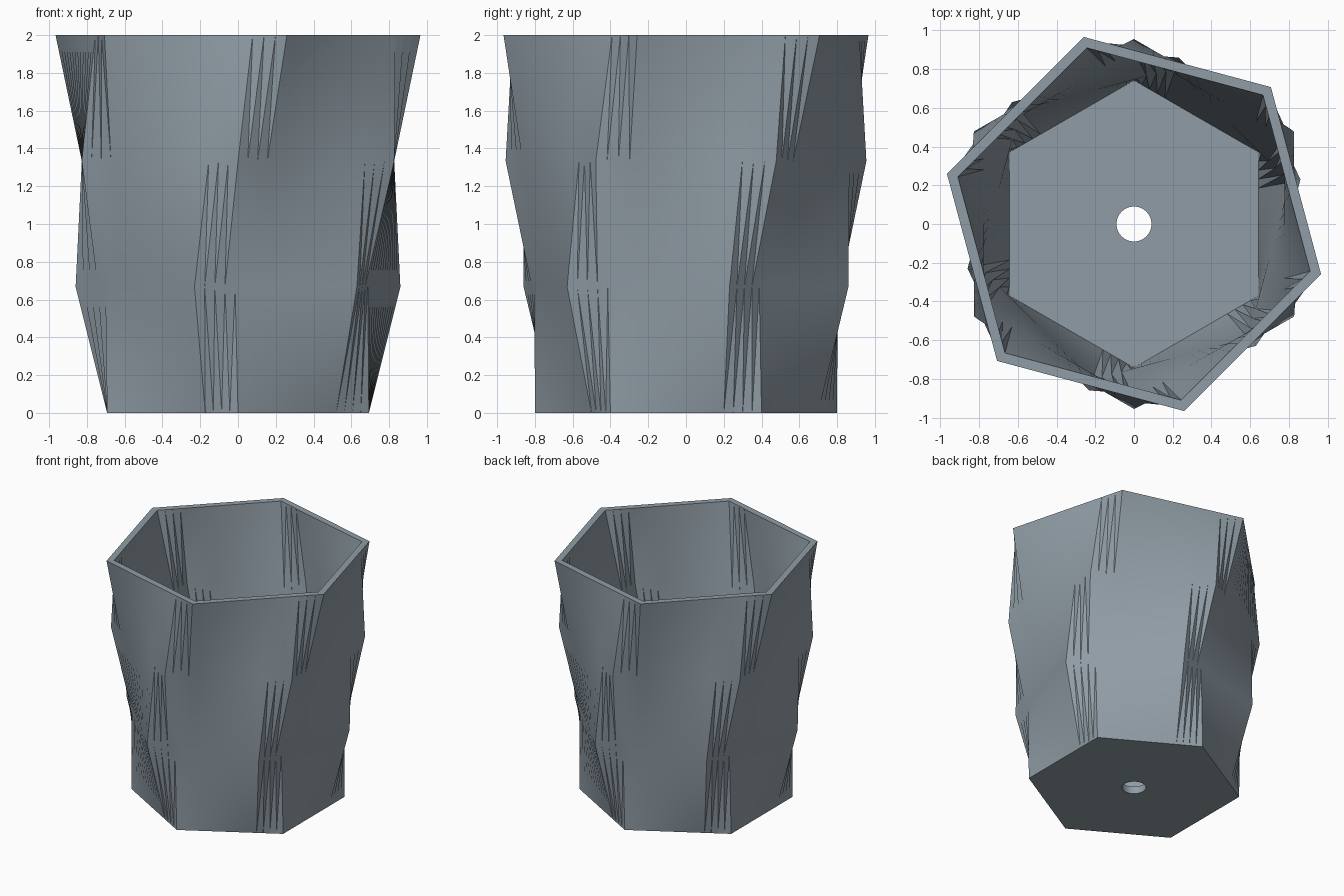
import bpy, bmesh
from math import sin, cos, radians, tau
from mathutils import Vector

cube = bpy.data.objects.get("Cube")
if cube:
    bpy.data.objects.remove(cube, do_unlink=True)

SIDES, PER_SIDE = 6, 16
COUNT = SIDES * PER_SIDE
WALL = 0.058           # wall thickness measured at the corners
FLOOR = 0.06           # floor thickness
HOLE = 0.09            # drain hole radius
# height, corner radius, twist in steps of 15 degrees
LEVELS = [(0, 0.8, 0), (2 / 3, 0.89, -1), (4 / 3, 0.955, 0), (2, 1.0, 1)]


def hexagon(z, radius, twist):
    """Evenly sampled hexagon; a quarter side of samples matches one twist step."""
    ring = []
    for j in range(COUNT):
        side, part = divmod(j - twist * PER_SIDE // 4, PER_SIDE)
        a, b = (Vector((cos(t), sin(t), 0)) * radius
                for t in (radians(30 + 60 * (side + i) + 15 * twist) for i in (0, 1)))
        p = a.lerp(b, part / PER_SIDE)
        ring.append((p.x, p.y, z))
    return ring


def circle(z, radius):
    turns = [radians(30) + tau * j / COUNT for j in range(COUNT)]
    return [(radius * cos(t), radius * sin(t), z) for t in turns]


# Outline runs from the hole, up the outside, down the inside, back to the hole
outer = [hexagon(*level) for level in LEVELS]
inner = [hexagon(max(z, FLOOR), r - WALL, t) for z, r, t in LEVELS]
outline = [circle(0, HOLE)] + outer + inner[::-1] + [circle(FLOOR, HOLE)]

bm = bmesh.new()
rings = [[bm.verts.new(p) for p in ring] for ring in outline]
for n, low in enumerate(rings):
    high = rings[(n + 1) % len(rings)]
    inside = len(outer) < n
    for j in range(COUNT):
        k = (j + 1) % COUNT
        if inside:
            bm.faces.new((low[j], low[k], high[j]))
            bm.faces.new((low[k], high[k], high[j]))
        else:
            bm.faces.new((low[j], low[k], high[k]))
            bm.faces.new((low[j], high[k], high[j]))
bmesh.ops.recalc_face_normals(bm, faces=bm.faces)

mesh = bpy.data.meshes.new("twisted_planter")
bm.to_mesh(mesh)
bm.free()
planter = bpy.data.objects.new("twisted_planter", mesh)
bpy.context.collection.objects.link(planter)

# Blue-grey material
mat = bpy.data.materials.new("blue_grey")
mat.use_nodes = True
mat.diffuse_color = (0.28, 0.335, 0.38, 1)
mat.node_tree.nodes["Principled BSDF"].inputs["Base Color"].default_value = mat.diffuse_color
mesh.materials.append(mat)

# Smooth panels with crisp folds
bpy.ops.object.select_all(action="DESELECT")
planter.select_set(True)
bpy.context.view_layer.objects.active = planter
bpy.ops.object.shade_smooth_by_angle(angle=radians(25))
